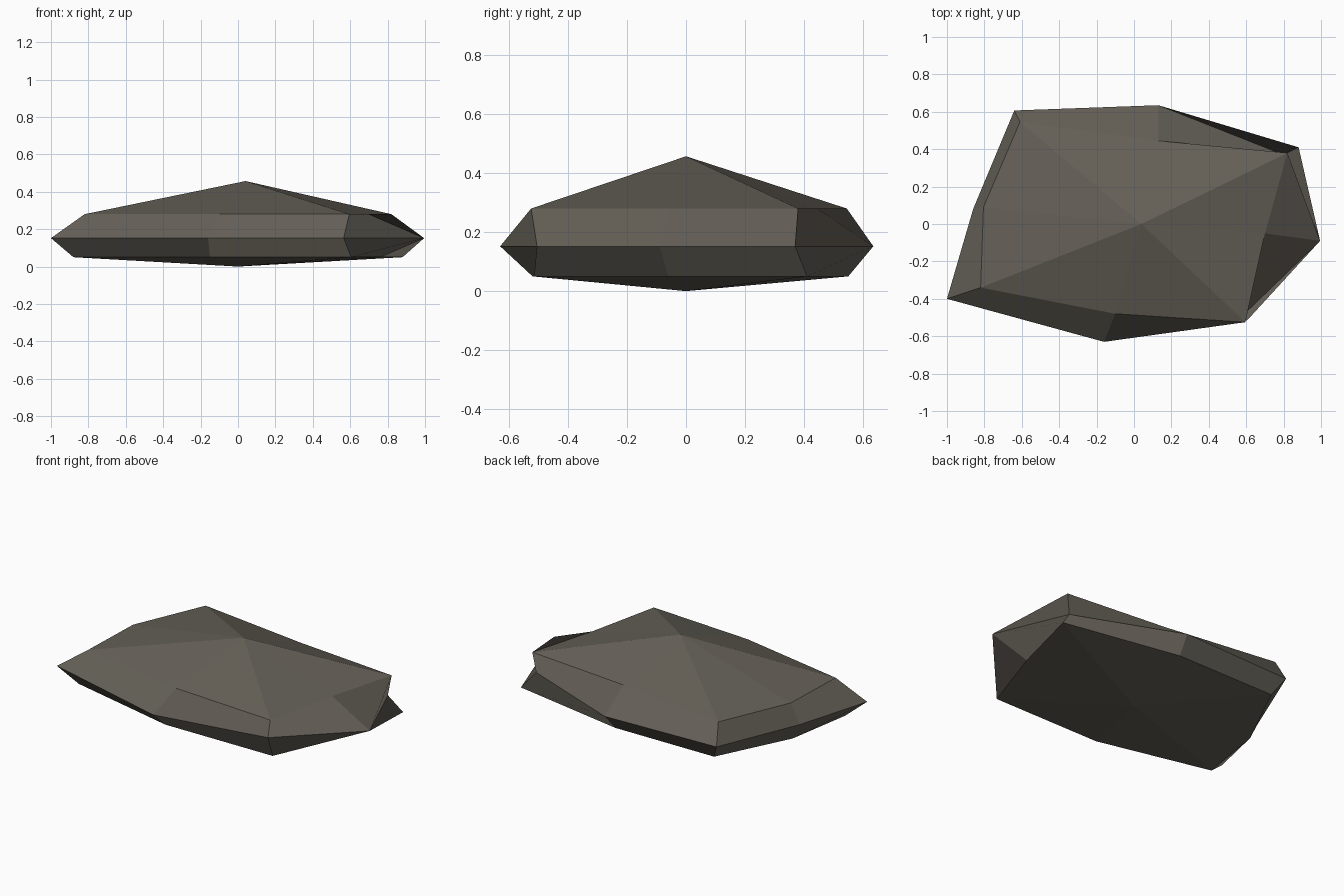
import bpy, bmesh

if "Cube" in bpy.data.objects:
    bpy.data.objects.remove(bpy.data.objects["Cube"])

# stone colour
stone = bpy.data.materials.new("dark_stone")
stone.diffuse_color = (0.130, 0.118, 0.097, 1)
stone.use_nodes = True
stone.node_tree.nodes["Principled BSDF"].inputs["Base Color"].default_value = stone.diffuse_color

# eight-sided outlines at three heights, counter-clockwise from the right side
rings = [
    (0.05, [(0.76, -0.06), (0.88, 0.41), (0.115, 0.55), (-0.58, 0.545),
            (-0.81, 0.08), (-0.88, -0.35), (-0.15, -0.52), (0.605, -0.515)]),
    (0.152, [(0.995, -0.09), (0.80, 0.37), (0.13, 0.635), (-0.64, 0.607),
             (-0.86, 0.08), (-1.0, -0.40), (-0.16, -0.63), (0.565, -0.505)]),
    (0.28, [(0.70, -0.05), (0.82, 0.38), (0.13, 0.445), (-0.61, 0.545),
            (-0.805, 0.09), (-0.82, -0.34), (-0.10, -0.48), (0.595, -0.525)]),
]

bm = bmesh.new()
loops = [[bm.verts.new((x, y, z)) for x, y in pts] for z, pts in rings]
bottom = bm.verts.new((0, 0, 0))
peak = bm.verts.new((0.04, 0, 0.457))

# rim bands, peak fan and shallow underside fan
for i in range(8):
    j = (i + 1) % 8
    for lo, hi in zip(loops, loops[1:]):
        bm.faces.new((lo[i], lo[j], hi[j], hi[i]))
    bm.faces.new((loops[-1][i], loops[-1][j], peak))
    bm.faces.new((loops[0][j], loops[0][i], bottom))
bm.normal_update()

mesh = bpy.data.meshes.new("flat_rock")
bm.to_mesh(mesh)
bm.free()
mesh.materials.append(stone)
bpy.context.collection.objects.link(bpy.data.objects.new("flat_rock", mesh))
